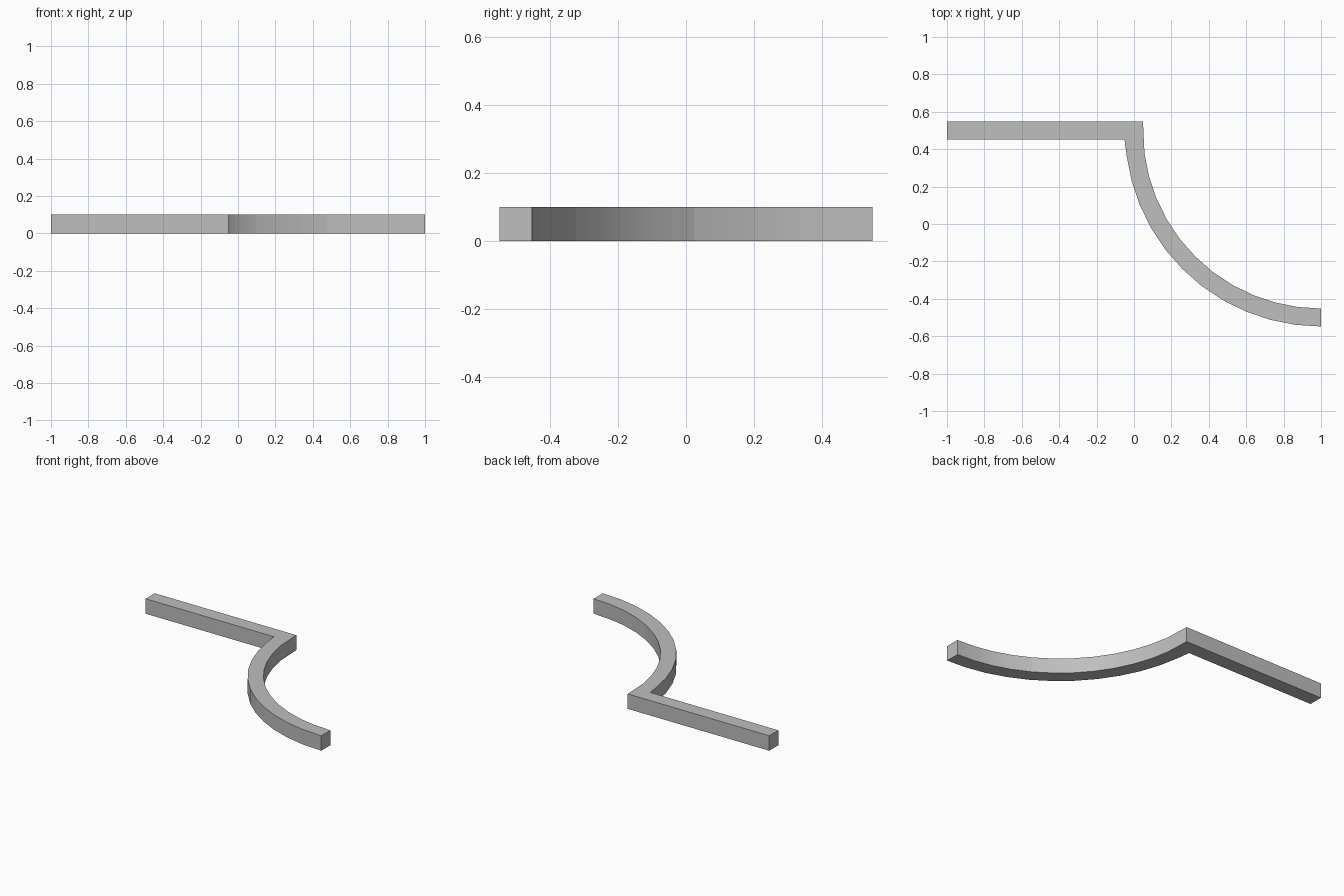
import bpy, bmesh
from math import sin, cos, radians

cube = bpy.data.objects.get("Cube")
if cube:
    bpy.data.objects.remove(cube, do_unlink=True)

HEIGHT = 0.1
HALF = 0.048            # half the wall thickness
CX, CY = 1.0, 0.5       # centre of the curved wall
RADIUS = 1.0
STEPS = 4               # facets per curved section

grey = bpy.data.materials.new("plain_grey")
grey.use_nodes = True
colour = (0.52, 0.52, 0.52, 1)
grey.diffuse_color = colour
grey.node_tree.nodes["Principled BSDF"].inputs["Base Color"].default_value = colour


def wall(name, pairs):
    """Closed wall section swept through pairs of left and right plan points."""
    bm = bmesh.new()
    rings = [[bm.verts.new((x, y, z)) for (x, y), z in
              ((a, 0), (b, 0), (b, HEIGHT), (a, HEIGHT))] for a, b in pairs]
    for r, s in zip(rings, rings[1:]):
        for i in range(4):
            j = (i + 1) % 4
            bm.faces.new((r[i], r[j], s[j], s[i]))
    bm.faces.new(rings[0])
    bm.faces.new(rings[-1])
    bmesh.ops.recalc_face_normals(bm, faces=bm.faces)
    mesh = bpy.data.meshes.new(name)
    bm.to_mesh(mesh)
    bm.free()
    mesh.materials.append(grey)
    obj = bpy.data.objects.new(name, mesh)
    bpy.context.collection.objects.link(obj)
    bpy.ops.object.select_all(action="DESELECT")
    obj.select_set(True)
    bpy.context.view_layer.objects.active = obj
    bpy.ops.object.shade_smooth_by_angle(angle=radians(30))


def arc_pair(degrees):
    a = radians(degrees)
    return [(CX + r * cos(a), CY + r * sin(a)) for r in (RADIUS - HALF, RADIUS + HALF)]


# Mitred corner shared by the straight and curved walls
back, front = CY + HALF, CY - HALF
corner = [(HALF, back), (-HALF - 0.003, front)]

# Straight wall
wall("straight_wall_end", [[(-1, back), (-1, front)], [(-0.5, back), (-0.5, front)]])
wall("straight_wall_corner", [[(-0.5, back), (-0.5, front)], corner])

# Quarter-circle wall in three equal sections
names = ("curved_wall_corner", "curved_wall_middle", "curved_wall_end")
for k, name in enumerate(names):
    pairs = [arc_pair(180 + 30 * k + 30 * i / STEPS) for i in range(STEPS + 1)]
    if k == 0:
        pairs[0] = corner
    wall(name, pairs)
